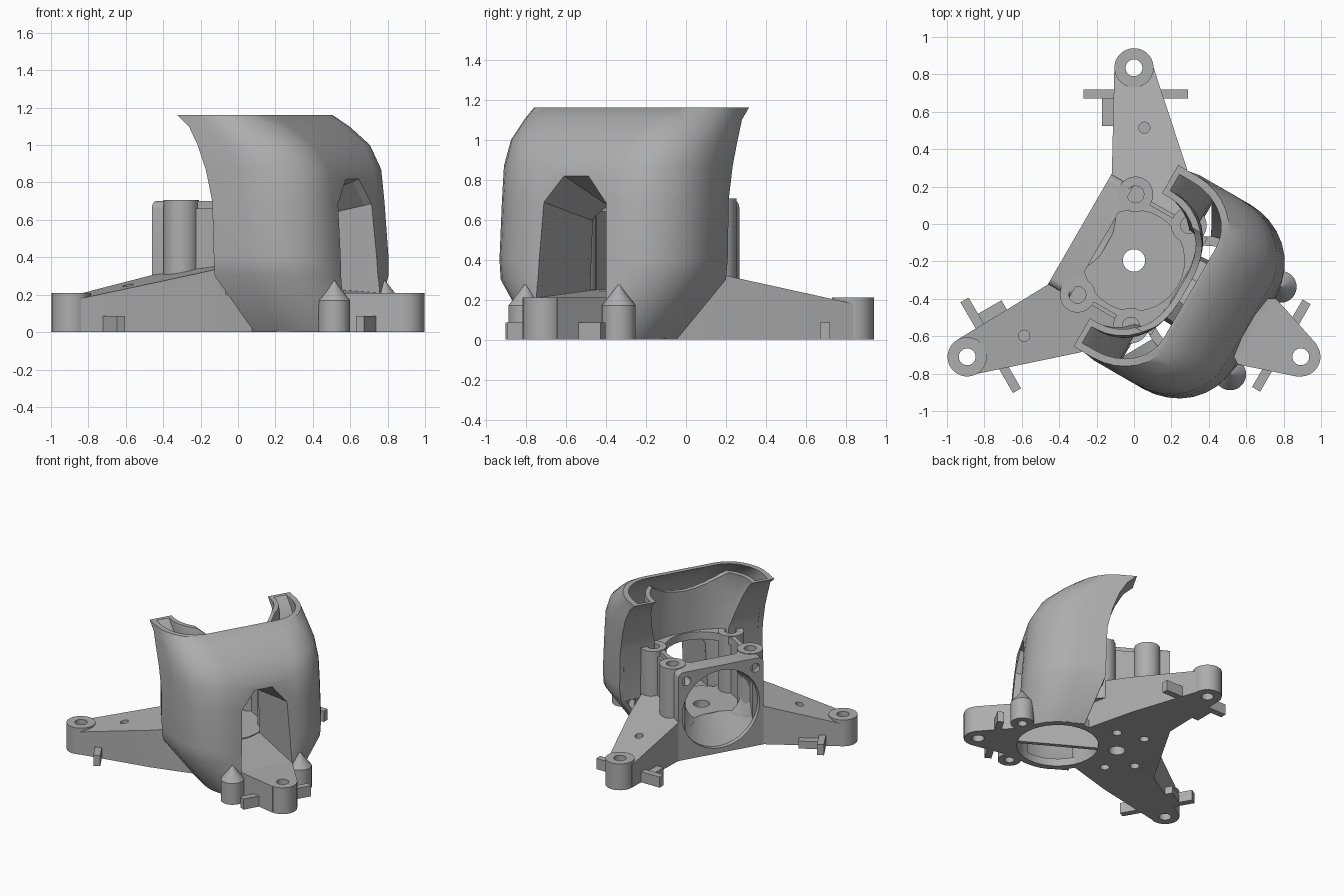
import bpy, bmesh, math
from mathutils import Matrix

cube = bpy.data.objects.get("Cube")
if cube:
    bpy.data.objects.remove(cube, do_unlink=True)

grey = bpy.data.materials.new("light_grey")
grey.use_nodes = True
COLOUR = (0.42, 0.42, 0.42, 1)
grey.diffuse_color = COLOUR
grey.node_tree.nodes["Principled BSDF"].inputs["Base Color"].default_value = COLOUR

# Parts are built with local x along the duct direction, symmetric in local y
PLACE = Matrix.Translation((0, -0.195, 0)) @ Matrix.Rotation(math.radians(-30), 4, 'Z')
parts = []


def loft(name, rings, keep=True):
    """Closed rings of 3D points joined into a capped solid."""
    bm = bmesh.new()
    rows = [[bm.verts.new(p) for p in ring] for ring in rings]
    n = len(rows[0])
    for a, b in zip(rows, rows[1:]):
        for i in range(n):
            j = (i + 1) % n
            bm.faces.new((a[i], a[j], b[j], b[i]))
    bm.faces.new(rows[0][::-1])
    bm.faces.new(rows[-1])
    bmesh.ops.recalc_face_normals(bm, faces=bm.faces[:])
    mesh = bpy.data.meshes.new(name)
    bm.to_mesh(mesh)
    bm.free()
    mesh.materials.append(grey)
    obj = bpy.data.objects.new(name, mesh)
    bpy.context.scene.collection.objects.link(obj)
    obj.matrix_world = PLACE
    if keep:
        parts.append(obj)
    else:
        obj.hide_render = True
    return obj


def prism(name, pts, z0, z1, keep=True):
    top = z1 if callable(z1) else lambda i: z1
    return loft(name, [[(x, y, z0) for x, y in pts],
                       [(x, y, top(i)) for i, (x, y) in enumerate(pts)]], keep)


def rect(x0, x1, y0, y1):
    return [(x0, y0), (x1, y0), (x1, y1), (x0, y1)]


def box(name, x0, x1, y0, y1, z0, z1, keep=True):
    return prism(name, rect(x0, x1, y0, y1), z0, z1, keep)


def circle(x, y, r, n=32):
    return [(x + r * math.cos(math.tau * i / n), y + r * math.sin(math.tau * i / n))
            for i in range(n)]


def cyl(name, x, y, r, z0, z1, keep=True):
    return prism(name, circle(x, y, r), z0, z1, keep)


def along_x(name, stations, keep=True):
    """Round solid along x; stations are (x, y, z, radius)."""
    return loft(name, [[(x, a, b) for a, b in circle(y, z, r)] for x, y, z, r in stations], keep)


def cut(targets, cutters):
    for obj in targets:
        for c in cutters:
            mod = obj.modifiers.new("cut", 'BOOLEAN')
            mod.operation, mod.solver, mod.object = 'DIFFERENCE', 'EXACT', c
        bpy.context.view_layer.update()
        dg = bpy.context.evaluated_depsgraph_get()
        mesh = bpy.data.meshes.new_from_object(obj.evaluated_get(dg))
        obj.modifiers.clear()
        obj.data = mesh


def polar(deg, r, t):
    c, s = math.cos(math.radians(deg)), math.sin(math.radians(deg))
    return (r * c + t * s, r * s - t * c)


def u_line(o, w, f, a, b):
    """U-shaped path: straight sides, elliptical corners, flat front."""
    half = [(o, w)]
    for i in range(9):
        q = math.pi / 2 * i / 8
        half.append((f - a + a * math.sin(q), w - b + b * math.cos(q)))
    return half + [(x, -y) for x, y in reversed(half)]


def u_wall(name, sections, t):
    rings = []
    for z, o, w, f, a, b in sections:
        path = u_line(o, w, f, a, b) + u_line(o, w - t, f - t, a - t, b - t)[::-1]
        rings.append([(x, y, z) for x, y in path])
    return loft(name, rings)


def window(x, hw, z0, z1, shoulder, grow=0, lean=0):
    hw, z0, z1 = hw + grow, z0 - grow, z1 + grow
    return [(x - lean * (z - z0), y, z) for y, z in ((-hw, z0), (hw, z0),
            (hw * 0.9, z1 - shoulder), (hw * 0.35, z1), (-hw * 0.35, z1),
            (-hw * 0.9, z1 - shoulder))]


R = 1.03      # arm length
DUCT = 0.44   # duct outlet centre

# Cutters
duct_hole = cyl("duct_cutter", DUCT, 0, 0.30, -0.1, 1, False)
fan_hole = along_x("fan_cutter", [(-0.5, 0, 0.35, 0.31), (-0.3, 0, 0.35, 0.31),
                                  (-0.17, 0, 0.45, 0.21)], False)
chamber = box("chamber_cutter", -0.2, 0.3, -0.28, 0.28, 0.25, 0.64, False)
nozzle_hole = cyl("nozzle_cutter", 0, 0, 0.06, -0.1, 0.5, False)
plate_hole = cyl("plate_cutter", 0, 0, 0.27, 0.5, 0.8, False)
sag = along_x("sag_cutter", [(x, 0, 1.46, 0.43) for x in (-0.3, 0.6)], False)
tunnel_hole = loft("tunnel_cutter", [window(0.95, 0.22, 0.21, 0.85, 0.15),
                                     window(0.74, 0.20, 0.21, 0.83, 0.14),
                                     window(0.2, 0.17, 0.25, 0.64, 0.06)], False)
cutters = [duct_hole, fan_hole, chamber, nozzle_hole, plate_hole, sag, tunnel_hole]
pits = [cyl("pit_cutter", *polar(a, 0.26, 0), 0.035, -0.1, 0.06, False)
        for a in (80, 130, 180, 230, 280)]
cutters += pits

# Rear arms, sloping down to the rounded tips
ARM = [(R, -0.105), (R, 0.105), (0.5, 0.28), (0.1, 0.38), (-0.1, 0.1), (0, -0.1), (0.4, -0.12)]
for side, s in (("left", 1), ("right", -1)):
    def place(r, t):
        x, y = polar(120, r, t)
        return (x, y * s)
    arm = prism(side + "_arm", [place(*p) for p in ARM], 0,
                lambda i: 0.18 + 0.22 * (R - ARM[i][0]))
    tip = cyl(side + "_arm_tip", *place(R, 0), 0.105, 0, 0.21)
    tip_hole = cyl("tip_cutter", *place(R, 0), 0.045, -0.1, 0.5, False)
    small = cyl("small_cutter", *place(0.71, 0.055), 0.03, 0.1, 0.5, False)
    cutters += [tip_hole, small]
    cut([arm], [duct_hole, fan_hole, chamber, nozzle_hole, tip_hole, small] + pits)
    cut([tip], [tip_hole])
    # Cross bars and stubs
    prism(side + "_clip_bar", [place(*p) for p in rect(0.865, 0.915, -0.27, 0.29)], 0, 0.085)
    prism(side + "_clip_stub", [place(*p) for p in rect(0.72, 0.9, -0.17, -0.1)], 0, 0.06)

# Front arm with cross bar and pointed pegs
neck = prism("front_arm", [(0.62, -0.25), (R + 0.04, -0.1), (R + 0.04, 0.1), (0.62, 0.25)], 0, 0.21)
front_tip = cyl("front_arm_tip", R, 0, 0.105, 0, 0.21)
front_hole = cyl("tip_cutter", R, 0, 0.045, -0.1, 0.5, False)
cutters.append(front_hole)
cut([neck, front_tip], [duct_hole, front_hole])
box("front_clip_bar", 0.885, 0.935, -0.27, 0.27, 0, 0.085)
for side, s in (("left", 1), ("right", -1)):
    peg = loft(side + "_peg", [[(x, y, z) for x, y in circle(0.75, 0.27 * s, r)]
                               for z, r in ((0, 0.085), (0.17, 0.085), (0.275, 0.003))])
    peg_hole = cyl("peg_cutter", 0.75, 0.27 * s, 0.035, -0.1, 0.15, False)
    cutters.append(peg_hole)
    cut([peg], [peg_hole])

# Centre base, outlet ring and divider
base = box("centre_base", -0.335, 0.2, -0.34, 0.34, 0, 0.25)
cut([base], [duct_hole, fan_hole, nozzle_hole] + pits)
ring = cyl("outlet_ring", DUCT, 0, 0.35, 0, 0.06)
cut([ring], [duct_hole])
floor = cyl("chamber_floor", 0, 0, 0.31, 0.2, 0.25)
cut([floor], [nozzle_hole, fan_hole])
box("outlet_divider", 0.13, 0.75, -0.015, 0.015, 0, 0.2)

# Square fan mount with rounded corners and screw holes
corners = []
for k, (cy, cz) in enumerate(((1, 1), (-1, 1), (-1, -1), (1, -1))):
    for i in range(5):
        q = math.pi / 2 * (k + i / 4)
        corners.append((cy * 0.3 + 0.04 * math.cos(q), 0.35 + cz * 0.31 + 0.04 * math.sin(q)))
mount = loft("fan_mount", [[(x, y, z) for y, z in corners] for x in (-0.335, -0.2)])
screws = [along_x("screw_cutter", [(x, 0.275 * a, 0.35 + 0.275 * b, 0.035) for x in (-0.5, -0.24)],
                  False) for a in (1, -1) for b in (1, -1)]
cutters += screws
cut([mount], [fan_hole] + screws)

# Top plate, side walls and four hollow posts
plate = box("top_plate", -0.25, 0.28, -0.3, 0.3, 0.64, 0.70)
cut([plate], [plate_hole])
for side, s in (("left", 1), ("right", -1)):
    y0, y1 = sorted((0.27 * s, 0.32 * s))
    wall = box(side + "_side_wall", -0.3, 0.2, y0, y1, 0.2, 0.66)
    for end, x in (("rear", -0.17), ("front", 0.16)):
        post = cyl(side + "_" + end + "_post", x, 0.31 * s, 0.095, 0.2, 0.705)
        bore = cyl("bore_cutter", x, 0.31 * s, 0.045, 0.4, 0.9, False)
        cutters.append(bore)
        cut([post, wall, plate], [bore])
    # Leaning panel that closes the duct between inner wall and shell edge
    loft(side + "_duct_panel", [
        [(x, y * s, z) for x, y in rect(o, o + 0.03, inside, 0.54)]
        for z, o, inside in ((0.30, 0.18, 0.29), (0.72, 0.17, 0.30), (0.87, 0.13, 0.34),
                             (1.00, 0.08, 0.37), (1.10, 0.02, 0.39), (1.16, -0.05, 0.39))])

# Outer duct shell and inner flared wall
shell = u_wall("duct_shell", [
    (0.00, 0.30, 0.345, 0.79, 0.34, 0.34),
    (0.30, 0.18, 0.56, 0.75, 0.36, 0.33),
    (0.40, 0.18, 0.57, 0.745, 0.36, 0.33),
    (0.70, 0.17, 0.57, 0.72, 0.36, 0.33),
    (0.87, 0.13, 0.57, 0.70, 0.36, 0.33),
    (1.00, 0.08, 0.57, 0.62, 0.36, 0.30),
    (1.10, 0.02, 0.56, 0.49, 0.34, 0.28),
    (1.16, -0.05, 0.56, 0.385, 0.32, 0.28)], 0.04)
inner = u_wall("inner_wall", [
    (0.20, 0.17, 0.32, 0.32, 0.14, 0.30),
    (0.72, 0.17, 0.33, 0.32, 0.14, 0.30),
    (0.87, 0.13, 0.37, 0.32, 0.18, 0.32),
    (1.00, 0.08, 0.40, 0.32, 0.23, 0.34),
    (1.10, 0.02, 0.42, 0.32, 0.28, 0.36),
    (1.16, -0.05, 0.42, 0.32, 0.32, 0.36)], 0.035)
tunnel = loft("window_tunnel", [window(0.725, 0.197, 0.21, 0.81, 0.13, 0.025, 0.08),
                                window(0.29, 0.172, 0.24, 0.67, 0.07, 0.025)])
cut([shell, inner, tunnel], [tunnel_hole])
cut([inner], [sag])

# Remove cutters and smooth the rounded faces
for c in cutters:
    bpy.data.objects.remove(c, do_unlink=True)
bpy.ops.object.select_all(action='DESELECT')
for p in parts:
    p.select_set(True)
bpy.context.view_layer.objects.active = parts[0]
bpy.ops.object.shade_smooth_by_angle(angle=math.radians(32))
